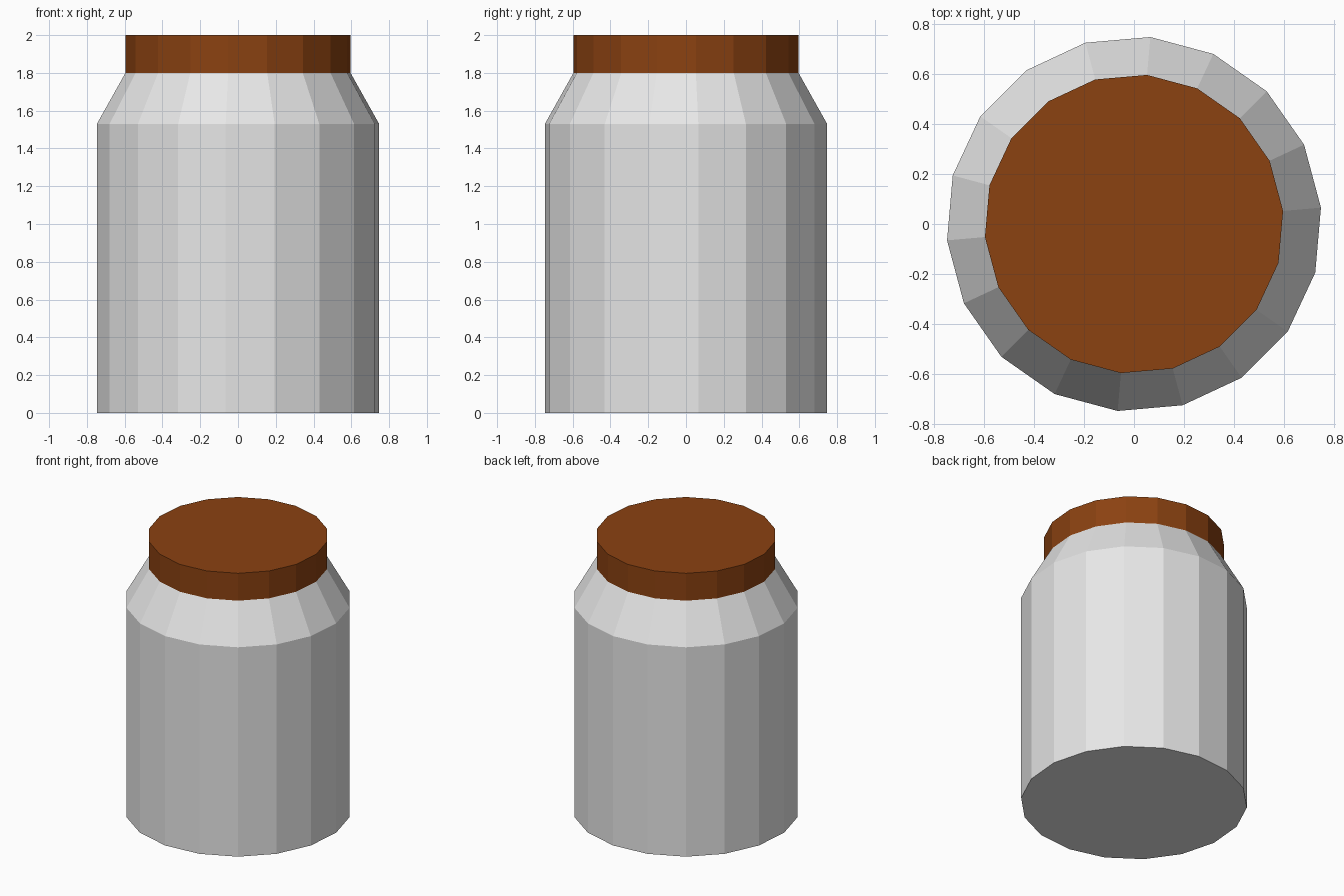
import bpy, bmesh, math

if "Cube" in bpy.data.objects:
    bpy.data.objects.remove(bpy.data.objects["Cube"])

SIDES = 18
PHASE = math.radians(5)


def material(name, rgb):
    m = bpy.data.materials.new(name)
    m.diffuse_color = (*rgb, 1)
    m.use_nodes = True
    m.node_tree.nodes["Principled BSDF"].inputs["Base Color"].default_value = m.diffuse_color
    return m


def lathe(name, profile, mat, cap_bottom, cap_top):
    """Flat-sided turned part from (radius, height) rings."""
    bm = bmesh.new()
    step = 2 * math.pi / SIDES
    rings = [[bm.verts.new((r * math.cos(PHASE + i * step),
                            r * math.sin(PHASE + i * step), z))
              for i in range(SIDES)] for r, z in profile]
    for low, high in zip(rings, rings[1:]):
        for i in range(SIDES):
            j = (i + 1) % SIDES
            bm.faces.new((low[i], low[j], high[j], high[i]))
    if cap_bottom:
        bm.faces.new(rings[0][::-1])
    if cap_top:
        bm.faces.new(rings[-1])
    mesh = bpy.data.meshes.new(name)
    bm.to_mesh(mesh)
    bm.free()
    mesh.materials.append(mat)
    obj = bpy.data.objects.new(name, mesh)
    bpy.context.collection.objects.link(obj)
    return obj


light_grey = material("light_grey", (0.8, 0.8, 0.8))
brown = material("brown", (0.258, 0.054, 0.0056))

# Jar body with sloped shoulder
lathe("jar_body", [(0.75, 0), (0.75, 1.53), (0.598, 1.8)], light_grey, True, False)

# Lid
lathe("lid", [(0.598, 1.8), (0.598, 2.0)], brown, False, True)
